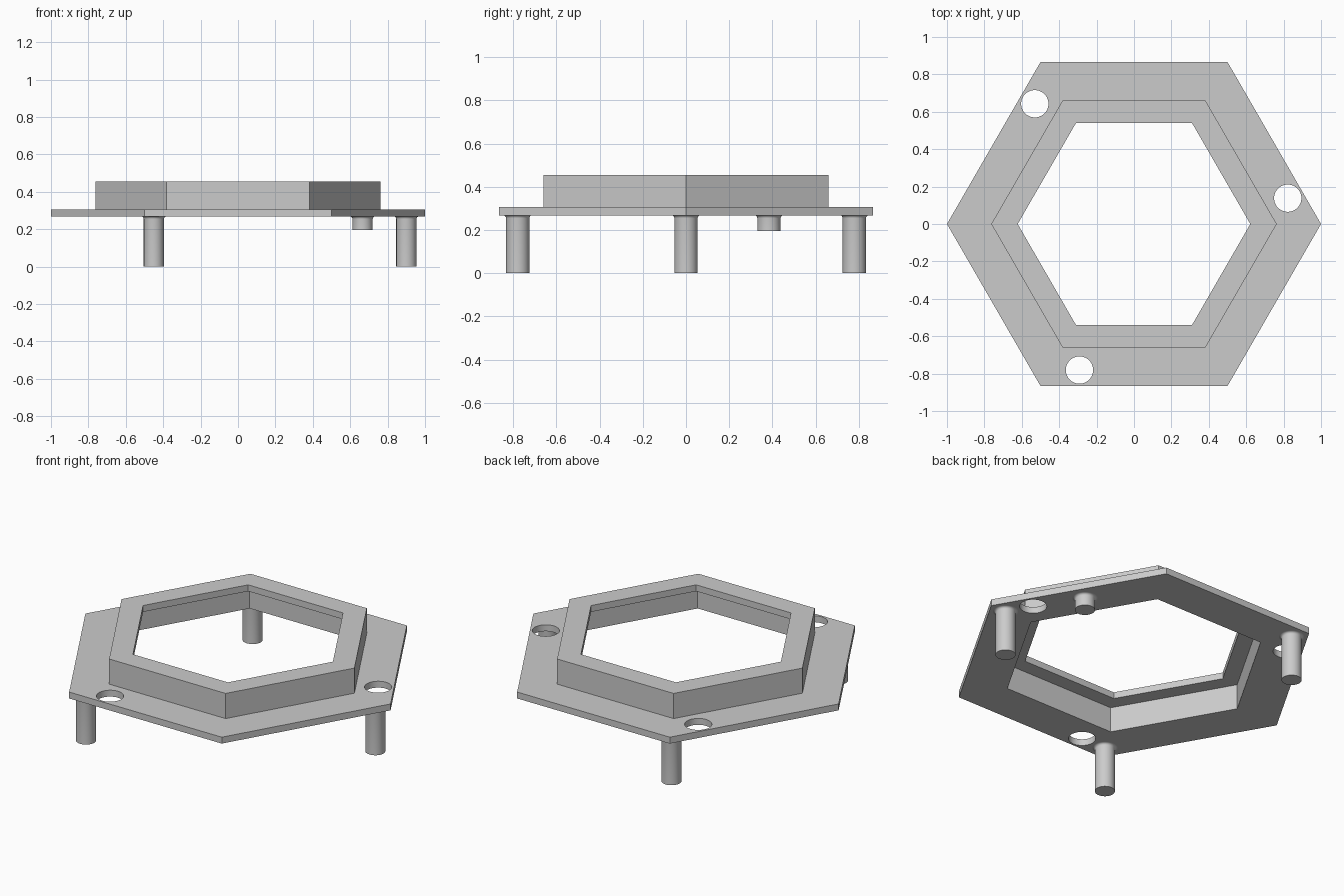
import bpy, bmesh, math
from mathutils import Matrix

if "Cube" in bpy.data.objects:
    bpy.data.objects.remove(bpy.data.objects["Cube"])

grey = bpy.data.materials.new("light_grey")
grey.diffuse_color = (0.6, 0.6, 0.6, 1)
grey.use_nodes = True
grey.node_tree.nodes["Principled BSDF"].inputs["Base Color"].default_value = grey.diffuse_color

PLATE_BOTTOM, PLATE_TOP, RIM_TOP = 0.268, 0.306, 0.455
LIP_BOTTOM = RIM_TOP - 0.038


def lathe(name, profile, sides, closed, center=(0, 0)):
    """Turn a (radius, z) profile around z; open profiles get a cap on the first ring."""
    bm = bmesh.new()
    rings = [[bm.verts.new((center[0] + r * math.cos(math.tau * i / sides),
                            center[1] + r * math.sin(math.tau * i / sides), z))
              for i in range(sides)] for r, z in profile]
    pairs = list(zip(rings, rings[1:]))
    if closed:
        pairs.append((rings[-1], rings[0]))
    else:
        bm.faces.new(rings[0])
    for a, b in pairs:
        for i in range(sides):
            j = (i + 1) % sides
            bm.faces.new((a[i], a[j], b[j], b[i]))
    bmesh.ops.recalc_face_normals(bm, faces=bm.faces)
    mesh = bpy.data.meshes.new(name)
    bm.to_mesh(mesh)
    bm.free()
    mesh.materials.append(grey)
    obj = bpy.data.objects.new(name, mesh)
    bpy.context.collection.objects.link(obj)
    return obj


def smooth(obj):
    bpy.ops.object.select_all(action='DESELECT')
    obj.select_set(True)
    bpy.context.view_layer.objects.active = obj
    bpy.ops.object.shade_smooth_by_angle(angle=math.radians(35))


def turned(x, y, k):
    """Rotate a point by k thirds of a turn."""
    a = math.tau * k / 3
    return (x * math.cos(a) - y * math.sin(a), x * math.sin(a) + y * math.cos(a))


# Hexagonal base plate with raised rim and inward lip
body = lathe("hexagon_frame", [
    (0.723, PLATE_BOTTOM), (1.0, PLATE_BOTTOM), (1.0, PLATE_TOP), (0.763, PLATE_TOP),
    (0.763, RIM_TOP), (0.622, RIM_TOP), (0.622, LIP_BOTTOM), (0.723, LIP_BOTTOM)], 6, True)

# Three round holes through the plate
bm = bmesh.new()
for k in range(3):
    x, y = turned(0.822, 0.138, k)
    bmesh.ops.create_cone(bm, cap_ends=True, segments=48, radius1=0.073, radius2=0.073,
                          depth=0.2, matrix=Matrix.Translation((x, y, 0.287)))
cutter_mesh = bpy.data.meshes.new("hole_cutter")
bm.to_mesh(cutter_mesh)
bm.free()
cutter = bpy.data.objects.new("hole_cutter", cutter_mesh)
cutter.hide_render = True
bpy.context.collection.objects.link(cutter)
cut = body.modifiers.new("holes", 'BOOLEAN')
cut.operation, cut.solver, cut.object = 'DIFFERENCE', 'EXACT', cutter
bpy.context.view_layer.objects.active = body
bpy.ops.object.modifier_apply(modifier=cut.name)
bpy.data.objects.remove(cutter)
smooth(body)


# Round posts with a small concave fillet under the plate
def post(name, center, bottom, radius=0.054, fillet=0.014):
    profile = [(radius, bottom)]
    for i in range(6):
        a = math.pi / 2 * i / 5
        profile.append((radius + fillet * (1 - math.cos(a)),
                        PLATE_BOTTOM - fillet * (1 - math.sin(a))))
    smooth(lathe(name, profile, 40, False, center))


for k in range(3):
    post(f"leg_{k + 1}", turned(0.9, 0, k), 0)
post("short_peg", (0.666, 0.384), 0.195)
